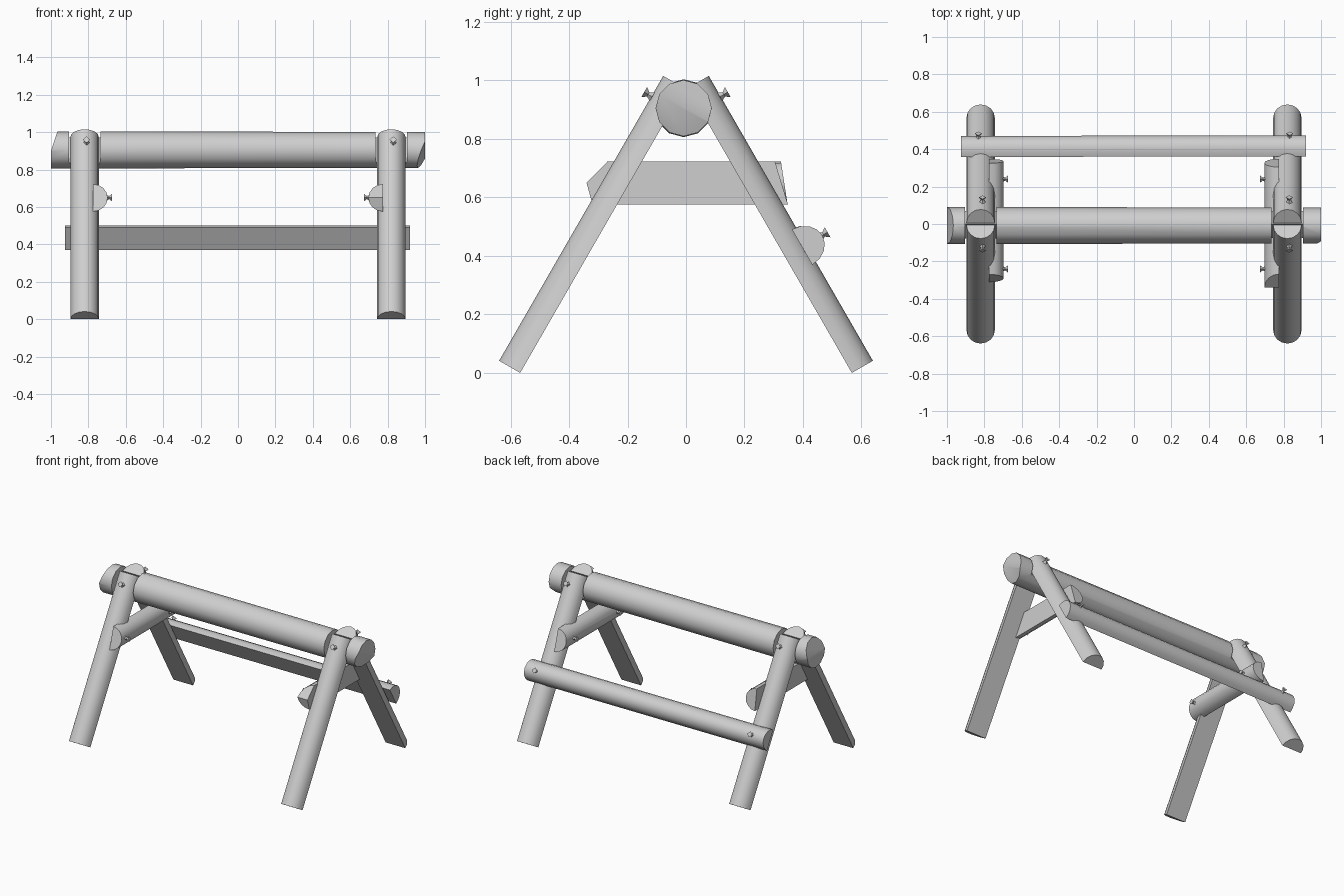
import bpy, bmesh, math
from mathutils import Vector, Matrix

default = bpy.data.objects.get("Cube")
if default:
    bpy.data.objects.remove(default, do_unlink=True)

wood = bpy.data.materials.new("plain_grey")
wood.use_nodes = True
grey = (0.62, 0.62, 0.62, 1)
wood.diffuse_color = grey
wood.node_tree.nodes["Principled BSDF"].inputs["Base Color"].default_value = grey


def finish(name, bm, cuts=()):
    """Trim by (point, normal) planes and turn the mesh into an object."""
    for point, normal in cuts:
        geom = bm.verts[:] + bm.edges[:] + bm.faces[:]
        res = bmesh.ops.bisect_plane(bm, geom=geom, plane_co=point,
                                     plane_no=normal, clear_outer=True)
        rim = [e for e in res["geom_cut"] if isinstance(e, bmesh.types.BMEdge)]
        if rim:
            bmesh.ops.contextual_create(bm, geom=rim)
    bmesh.ops.recalc_face_normals(bm, faces=bm.faces[:])
    mesh = bpy.data.meshes.new(name)
    bm.to_mesh(mesh)
    bm.free()
    mesh.materials.append(wood)
    obj = bpy.data.objects.new(name, mesh)
    bpy.context.collection.objects.link(obj)
    return obj


def smooth(obj):
    bpy.ops.object.select_all(action="DESELECT")
    obj.select_set(True)
    bpy.context.view_layer.objects.active = obj
    bpy.ops.object.shade_smooth_by_angle(angle=math.radians(35))


def half_log(name, start, end, out, width, depth, cuts=(), n=8):
    """Split log: flat face centred on start-end, rounded towards out."""
    start, end, out = Vector(start), Vector(end), Vector(out).normalized()
    side = (end - start).normalized().cross(out)
    bm = bmesh.new()
    rings = []
    for p in (start, end):
        rings.append([bm.verts.new(p + side * math.cos(math.pi * i / n) * width / 2
                                   + out * math.sin(math.pi * i / n) * depth)
                      for i in range(n + 1)])
    a, b = rings
    for i in range(n + 1):
        j = (i + 1) % (n + 1)
        bm.faces.new((a[i], a[j], b[j], b[i]))
    bm.faces.new(a)
    bm.faces.new(b)
    smooth(finish(name, bm, cuts))


def bolt(name, base, out):
    """Small four-sided bolt with a waist."""
    bm = bmesh.new()
    for r1, r2, h in ((0.018, 0.008, 0.006), (0.008, 0.02, 0.022)):
        bmesh.ops.create_cone(bm, cap_ends=True, segments=4, radius1=r1, radius2=r2,
                              depth=0.016, matrix=Matrix.Translation((0, 0, h)))
    turn = Vector(out).to_track_quat("Z", "Y").to_matrix().to_4x4()
    bm.transform(Matrix.Translation(base) @ turn)
    finish(name, bm)


LEG_X = 0.82
TILT = Vector((0, 0.867, 0.498))      # outward direction of the rear legs
sides = ((-1, "right"), (1, "left"))
ends = ((-1, "front"), (1, "rear"))

# Top log with hewn ends
bm = bmesh.new()
bmesh.ops.create_cone(bm, cap_ends=True, segments=12, radius1=0.099, radius2=0.096, depth=2,
                      matrix=Matrix.Translation((0, -0.008, 0.905))
                      @ Matrix.Rotation(math.pi / 2, 4, "Y"))
log = finish("top_log", bm, [((1, -0.008, 0.905), (1, -0.21, -0.39)),
                             ((-1, -0.008, 0.9), (-1, 0, 0.33))])

# Saddle notches in the log where the legs cross it
for sx, _ in sides:
    for sy, _ in ends:
        bm = bmesh.new()
        bmesh.ops.create_cube(bm, size=1)
        out = Vector((0, sy * TILT.y, TILT.z))
        turn = out.to_track_quat("Z", "X").to_matrix().to_4x4()
        along = Vector((0, -sy * TILT.z, TILT.y))
        across = Vector((1, 0, 0))
        frame = Matrix((across * 0.168, along * 0.7, out * 0.2)).transposed().to_4x4()
        frame.translation = Vector((sx * LEG_X, 0, 0.972)) + out * 0.1
        bm.transform(frame)
        cutter = finish("notch_cutter", bm)
        cutter.hide_render = True
        mod = log.modifiers.new("notch", "BOOLEAN")
        mod.operation = "DIFFERENCE"
        mod.solver = "EXACT"
        mod.object = cutter
        bpy.context.view_layer.objects.active = log
        bpy.ops.object.modifier_apply(modifier=mod.name)
        bpy.data.objects.remove(cutter, do_unlink=True)
smooth(log)

# Legs, each with a bolt near the top
for sx, sname in sides:
    for sy, ename in ends:
        x = sx * LEG_X
        out = (0, sy * TILT.y, TILT.z)
        half_log(f"{ename}_{sname}_leg", (x, sy * 0.567, 0), (x, sy * 0.006, 0.974),
                 out, 0.152, 0.083)
        bolt(f"{ename}_{sname}_leg_bolt", (x + 0.01, sy * 0.117, 0.945), out)

# Cross braces on the inner sides of the legs
brace_cuts = {
    1: [((0, 0.305, 0.72), (0, 0.96, 0.29)),
        ((0, -0.27, 0.72), (0, -0.7, 0.7)),
        ((0, -0.34, 0.65), (0, -0.96, -0.26))],
    -1: [((0, 0.325, 0.72), (0, 0.97, 0.15)),
         ((0, -0.27, 0.72), (0, -0.95, 0.27))],
}
for sx, sname in sides:
    x = sx * 0.775
    half_log(f"{sname}_brace", (x, -0.4, 0.649), (x, 0.4, 0.649), (-sx, 0, 0),
             0.147, 0.078, brace_cuts[sx])
    for sy, ename in ends:
        bolt(f"{ename}_{sname}_brace_bolt", (sx * 0.703, sy * 0.24, 0.65), (-sx, 0, 0))

# Rear rail lying against the outside of the rear legs
half_log("rear_rail", (-0.925, 0.393, 0.43), (0.92, 0.397, 0.43), TILT, 0.14, 0.08)
for sx, sname in sides:
    bolt(f"{sname}_rail_bolt", (sx * 0.832, 0.458, 0.466), TILT)
